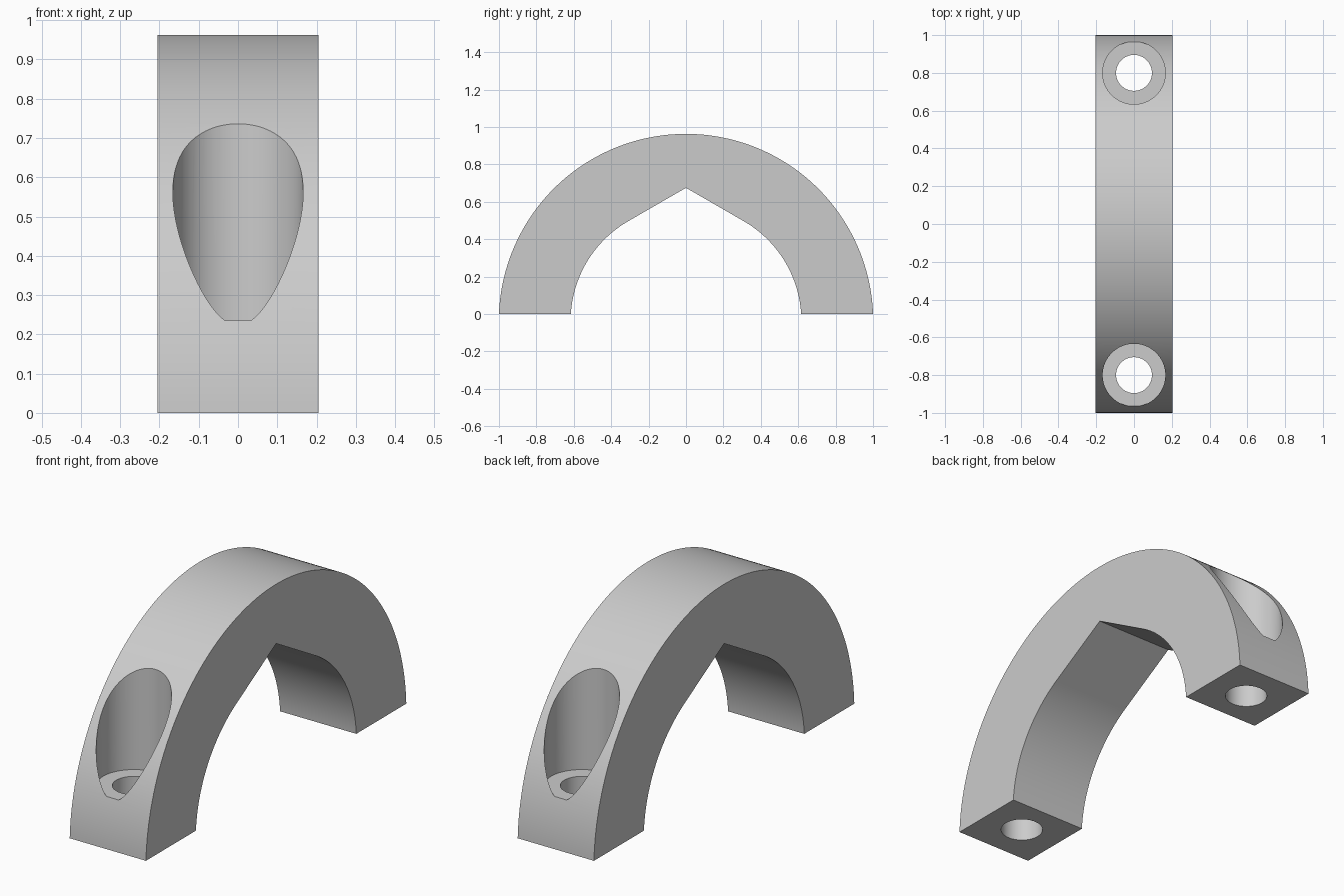
import bpy, bmesh, math

if "Cube" in bpy.data.objects:
    bpy.data.objects.remove(bpy.data.objects["Cube"])

HALF_W = 0.205      # half thickness along x
CZ = -0.038         # arc centre sits just under the base
R_OUT, R_IN = 1.0007, 0.617
HOLE_Y = 0.80

steel = bpy.data.materials.new("light grey")
steel.diffuse_color = (0.6, 0.6, 0.6, 1)
steel.use_nodes = True
steel.node_tree.nodes["Principled BSDF"].inputs["Base Color"].default_value = steel.diffuse_color


def arc(radius, start, end, n):
    return [(radius * math.cos(start + (end - start) * i / n),
             CZ + radius * math.sin(start + (end - start) * i / n)) for i in range(n + 1)]


def cylinder_cutter(name, radius, y, z0, z1):
    bpy.ops.mesh.primitive_cylinder_add(vertices=96, radius=radius, depth=z1 - z0,
                                        location=(0, y, (z0 + z1) / 2))
    ob = bpy.context.object
    ob.name = name
    ob.data.materials.append(steel)
    ob.hide_render = True
    return ob


# Arch profile: round outside, teardrop inside with a 30 degree roof
a_out = math.asin(-CZ / R_OUT)
a_in = math.asin(-CZ / R_IN)
apex = (0, CZ + R_IN / math.cos(math.radians(30)))
profile = arc(R_OUT, a_out, math.pi - a_out, 128)
profile += arc(R_IN, math.pi - a_in, math.radians(120), 40)
profile += [apex]
profile += arc(R_IN, math.radians(60), a_in, 40)

bm = bmesh.new()
face = bm.faces.new([bm.verts.new((-HALF_W, y, z)) for y, z in profile])
ext = bmesh.ops.extrude_face_region(bm, geom=[face])
bmesh.ops.translate(bm, vec=(2 * HALF_W, 0, 0),
                    verts=[v for v in ext["geom"] if isinstance(v, bmesh.types.BMVert)])
bmesh.ops.recalc_face_normals(bm, faces=bm.faces)
mesh = bpy.data.meshes.new("arch_clamp")
bm.to_mesh(mesh)
bm.free()
arch = bpy.data.objects.new("arch_clamp", mesh)
bpy.context.collection.objects.link(arch)
mesh.materials.append(steel)

# Bolt hole and screw head pocket in each leg
cutters = []
for side, label in ((-1, "front"), (1, "back")):
    cutters.append(cylinder_cutter(label + "_bolt_hole", 0.095, side * HOLE_Y, -0.2, 0.6))
    cutters.append(cylinder_cutter(label + "_head_pocket", 0.166, side * HOLE_Y, 0.235, 1.3))

bpy.ops.object.select_all(action="DESELECT")
arch.select_set(True)
bpy.context.view_layer.objects.active = arch
for cutter in cutters:
    mod = arch.modifiers.new(cutter.name, "BOOLEAN")
    mod.operation = "DIFFERENCE"
    mod.solver = "EXACT"
    mod.object = cutter
    bpy.ops.object.modifier_apply(modifier=mod.name)
for cutter in cutters:
    bpy.data.objects.remove(cutter)

bpy.ops.object.shade_smooth_by_angle(angle=math.radians(25))
